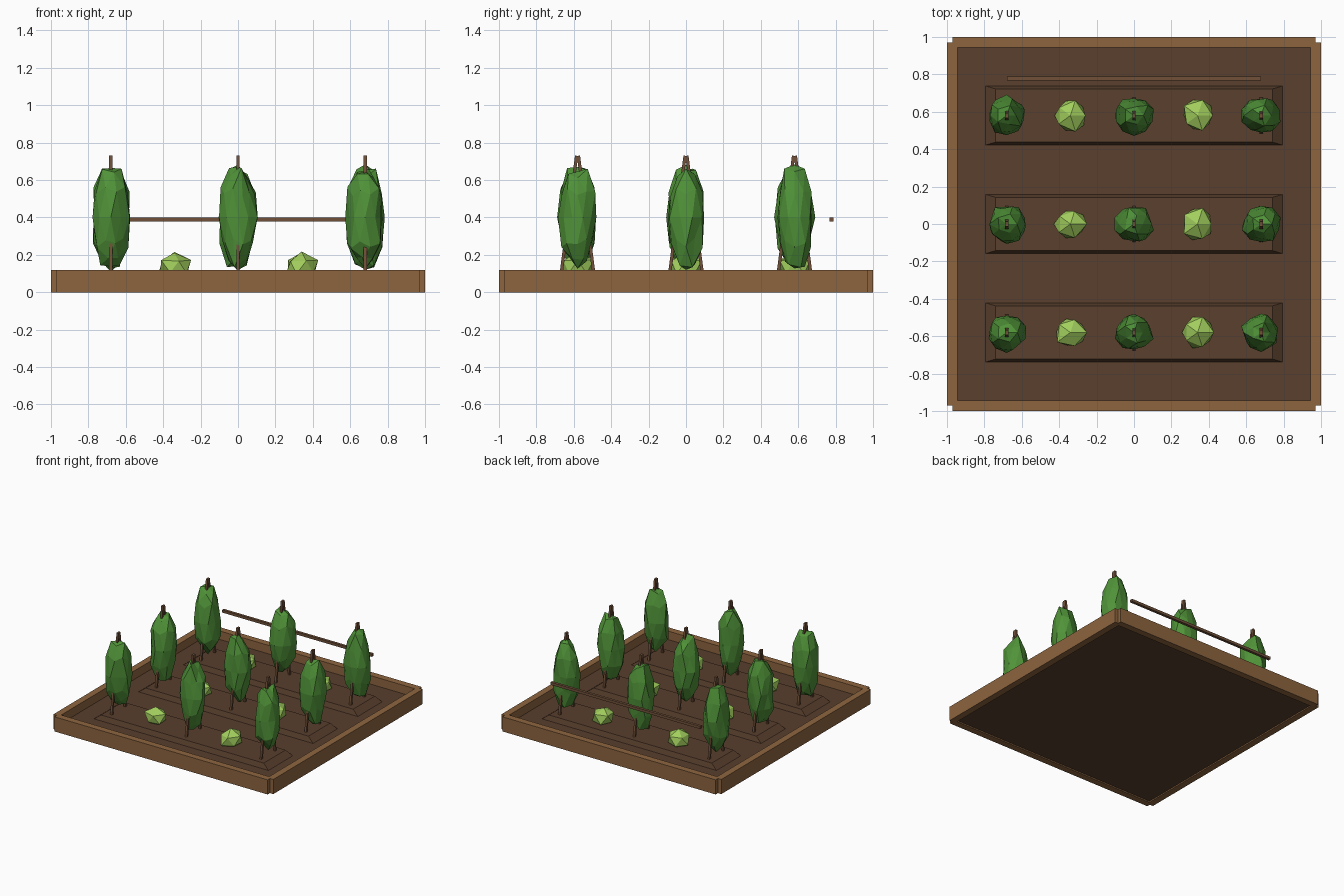
import bpy, bmesh, random
from mathutils import Vector

if "Cube" in bpy.data.objects:
    bpy.data.objects.remove(bpy.data.objects["Cube"])

random.seed(4)


def material(name, color):
    m = bpy.data.materials.new(name)
    m.diffuse_color = (*color, 1)
    m.use_nodes = True
    m.node_tree.nodes["Principled BSDF"].inputs["Base Color"].default_value = m.diffuse_color
    return m


WOOD = material("frame_wood", (0.27, 0.13, 0.05))
SOIL = material("soil", (0.10, 0.05, 0.026))
STAKE = material("stake_wood", (0.16, 0.08, 0.04))
VINE = material("vine_green", (0.08, 0.29, 0.04))
LETTUCE = material("lettuce_green", (0.36, 0.62, 0.11))


def finish(bm, name, mat):
    me = bpy.data.meshes.new(name)
    bm.to_mesh(me)
    bm.free()
    me.materials.append(mat)
    ob = bpy.data.objects.new(name, me)
    bpy.context.collection.objects.link(ob)
    return ob


def box(name, mat, lo, hi, inset=(0, 0)):
    """Box between two corners; inset pulls in the top edges."""
    bm = bmesh.new()
    bmesh.ops.create_cube(bm, size=1)
    lo, hi = Vector(lo), Vector(hi)
    for v in bm.verts:
        top = v.co.z > 0
        sx, sy = (1 if v.co.x > 0 else -1), (1 if v.co.y > 0 else -1)
        v.co = (lo + hi) / 2 + v.co * (hi - lo)
        if top:
            v.co.x -= sx * inset[0]
            v.co.y -= sy * inset[1]
    return finish(bm, name, mat)


def bar(name, mat, a, b, width):
    """Square bar between two points."""
    a, b = Vector(a), Vector(b)
    bm = bmesh.new()
    bmesh.ops.create_cube(bm, size=1)
    rot = (b - a).to_track_quat('Z', 'Y')
    if abs((b - a).normalized().z) > 0.5:      # keep uprights square to the bed
        rot = Vector((0, 0, 1)).rotation_difference(b - a)
    for v in bm.verts:
        v.co = (a + b) / 2 + rot @ Vector((v.co.x * width, v.co.y * width, v.co.z * (b - a).length))
    return finish(bm, name, mat)


def clump(name, mat, center, radii, subdivisions, jitter):
    """Irregular faceted leaf clump."""
    bm = bmesh.new()
    bmesh.ops.create_icosphere(bm, subdivisions=subdivisions, radius=1)
    for v in bm.verts:
        k = 1 + random.uniform(-jitter, jitter)
        v.co = Vector(center) + Vector(c * r * k for c, r in zip(v.co, radii))
    return finish(bm, name, mat)


# planter frame boards, leaving small notches at the corners
for s, side in ((-1, "a"), (1, "b")):
    e = sorted((s, s * 0.945))
    box("frame_end_" + side, WOOD, (-0.97, e[0], 0), (0.97, e[1], 0.12))
    box("frame_side_" + side, WOOD, (e[0], -0.97, 0), (e[1], 0.97, 0.12))

# soil bed
box("soil_bed", SOIL, (-0.95, -0.95, 0.01), (0.95, 0.95, 0.05))

for row, y in enumerate((-0.58, 0, 0.58)):
    # raised planting ridge
    box(f"soil_ridge_{row}", SOIL, (-0.8, y - 0.16, 0.045), (0.8, y + 0.16, 0.09), (0.06, 0.018))
    # climbing plants on crossed stakes
    for i, x in enumerate((-0.68, 0, 0.68)):
        for s in (-1, 1):
            bar(f"stake_{row}_{i}_{'front' if s < 0 else 'back'}", STAKE,
                (x, y + s * 0.09, 0.08), (x, y + s * 0.005, 0.73), 0.017)
        clump(f"vine_{row}_{i}", VINE, (x, y, 0.4), (0.1, 0.1, 0.28), 2, 0.12)
    # lettuces between them
    for i, x in enumerate((-0.34, 0.34)):
        clump(f"lettuce_{row}_{i}", LETTUCE, (x, y, 0.135), (0.09, 0.09, 0.075), 1, 0.12)

# horizontal trellis rail behind the back row
bar("trellis_rail", STAKE, (-0.68, 0.777, 0.39), (0.68, 0.777, 0.39), 0.022)
